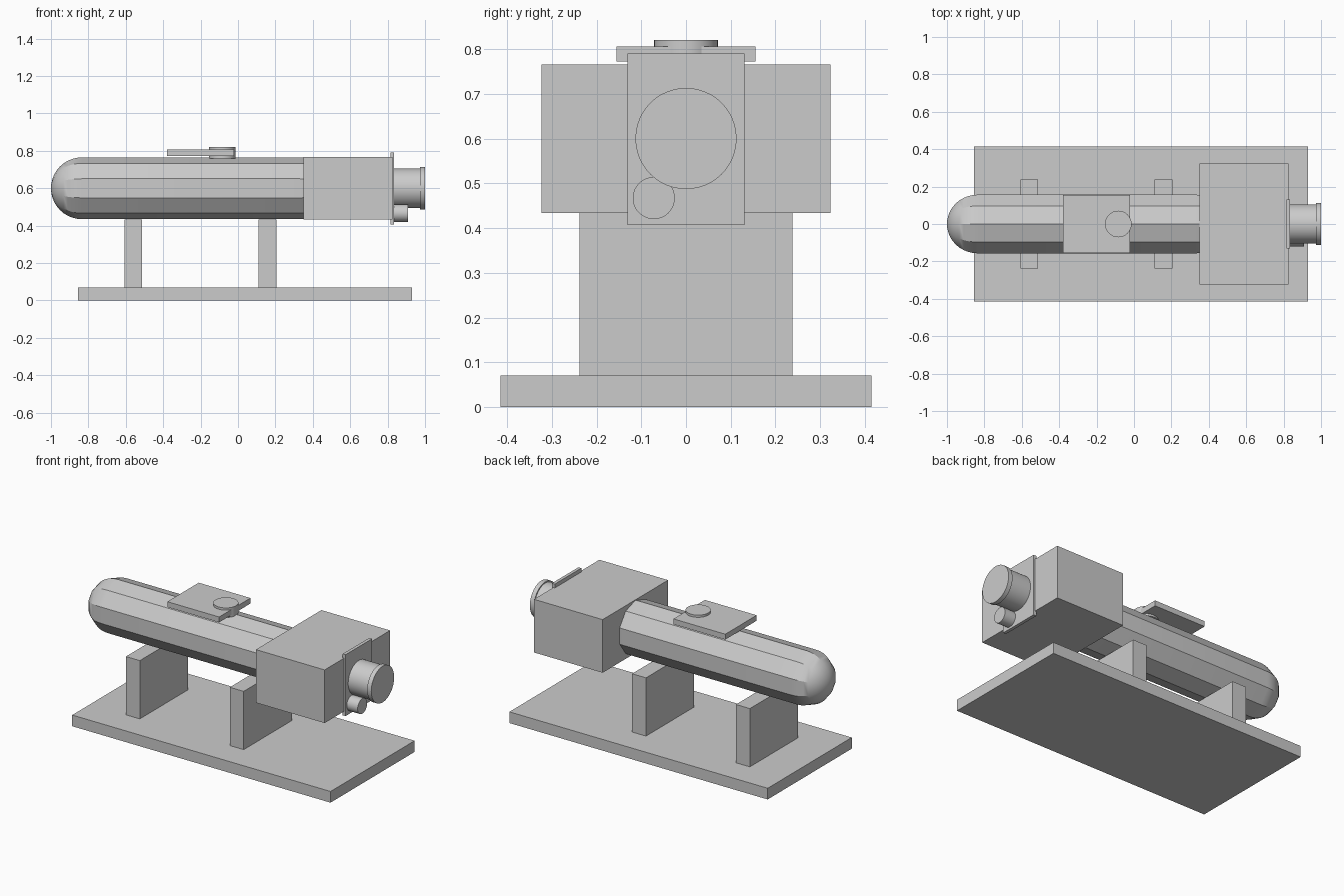
import bpy
import bmesh
from math import sin, cos, pi, tau, radians
from mathutils import Vector, Matrix

default = bpy.data.objects.get("Cube")
if default:
    bpy.data.objects.remove(default, do_unlink=True)

grey = bpy.data.materials.new("plain grey")
grey.use_nodes = True
COLOUR = (0.6, 0.6, 0.6, 1)
grey.diffuse_color = COLOUR
grey.node_tree.nodes["Principled BSDF"].inputs["Base Color"].default_value = COLOUR


def finish(name, bm, smooth=False):
    bmesh.ops.recalc_face_normals(bm, faces=bm.faces)
    mesh = bpy.data.meshes.new(name)
    bm.to_mesh(mesh)
    bm.free()
    mesh.materials.append(grey)
    obj = bpy.data.objects.new(name, mesh)
    bpy.context.collection.objects.link(obj)
    if smooth:
        bpy.ops.object.select_all(action="DESELECT")
        obj.select_set(True)
        bpy.context.view_layer.objects.active = obj
        bpy.ops.object.shade_smooth_by_angle(angle=radians(30))
    return obj


def box(name, x, half_y, z):
    """Box centred on y = 0, given its x and z ranges."""
    bm = bmesh.new()
    size = Vector((x[1] - x[0], 2 * half_y, z[1] - z[0]))
    centre = Vector(((x[0] + x[1]) / 2, 0, (z[0] + z[1]) / 2))
    bmesh.ops.create_cube(bm, size=1, matrix=Matrix.Translation(centre) @ Matrix.Diagonal(size).to_4x4())
    return finish(name, bm)


def lathe(name, profile, origin, axis, sides=48):
    """Revolve (distance along axis, radius) points about the axis."""
    bm = bmesh.new()
    origin, axis = Vector(origin), Vector(axis)
    side = Vector((0, 0, 1)) if axis.x else Vector((1, 0, 0))
    verts = [bm.verts.new(origin + axis * a + side * r) for a, r in profile]
    edges = [bm.edges.new(pair) for pair in zip(verts, verts[1:])]
    bmesh.ops.spin(bm, geom=verts + edges, cent=origin, axis=axis, angle=tau, steps=sides)
    bmesh.ops.remove_doubles(bm, verts=bm.verts, dist=0.0005)
    return finish(name, bm, smooth=True)


# Base and supports
box("base_plate", (-0.855, 0.93), 0.415, (0, 0.07))
for name, x in (("rear_support", -0.56), ("front_support", 0.158)):
    box(name, (x - 0.048, x + 0.048), 0.238, (0.07, 0.434))

# Ten-sided tube with domed ends
R, AXIS_Z = 0.165, 0.6
arc = [i * pi / 20 for i in range(11)]
capsule = [(-1 + R - R * cos(a), R * sin(a)) for a in arc]
capsule += [(0.33 + R * cos(a), R * sin(a)) for a in reversed(arc)]
lathe("tube_body", capsule, (0, 0, AXIS_Z), (1, 0, 0), sides=10)

# Housing and face plate
box("housing", (0.35, 0.825), 0.323, (0.434, 0.766))
box("face_plate", (0.815, 0.835), 0.131, (0.407, 0.79))

# Large lens with a lip, and a small lens below it
lathe("main_lens", [(0.82, 0), (0.82, 0.105), (0.972, 0.105), (0.972, 0.113), (1, 0.113), (1, 0)],
      (0, 0, AXIS_Z), (1, 0, 0))
lathe("small_lens", [(0.82, 0), (0.82, 0.047), (0.91, 0.047), (0.91, 0)],
      (0, -0.072, 0.467), (1, 0, 0))

# Top plate with a round knob
box("top_plate", (-0.38, -0.022), 0.155, (0.772, 0.806))
lathe("top_knob", [(0.76, 0), (0.76, 0.071), (0.82, 0.071), (0.82, 0)],
      (-0.084, 0, 0), (0, 0, 1))
